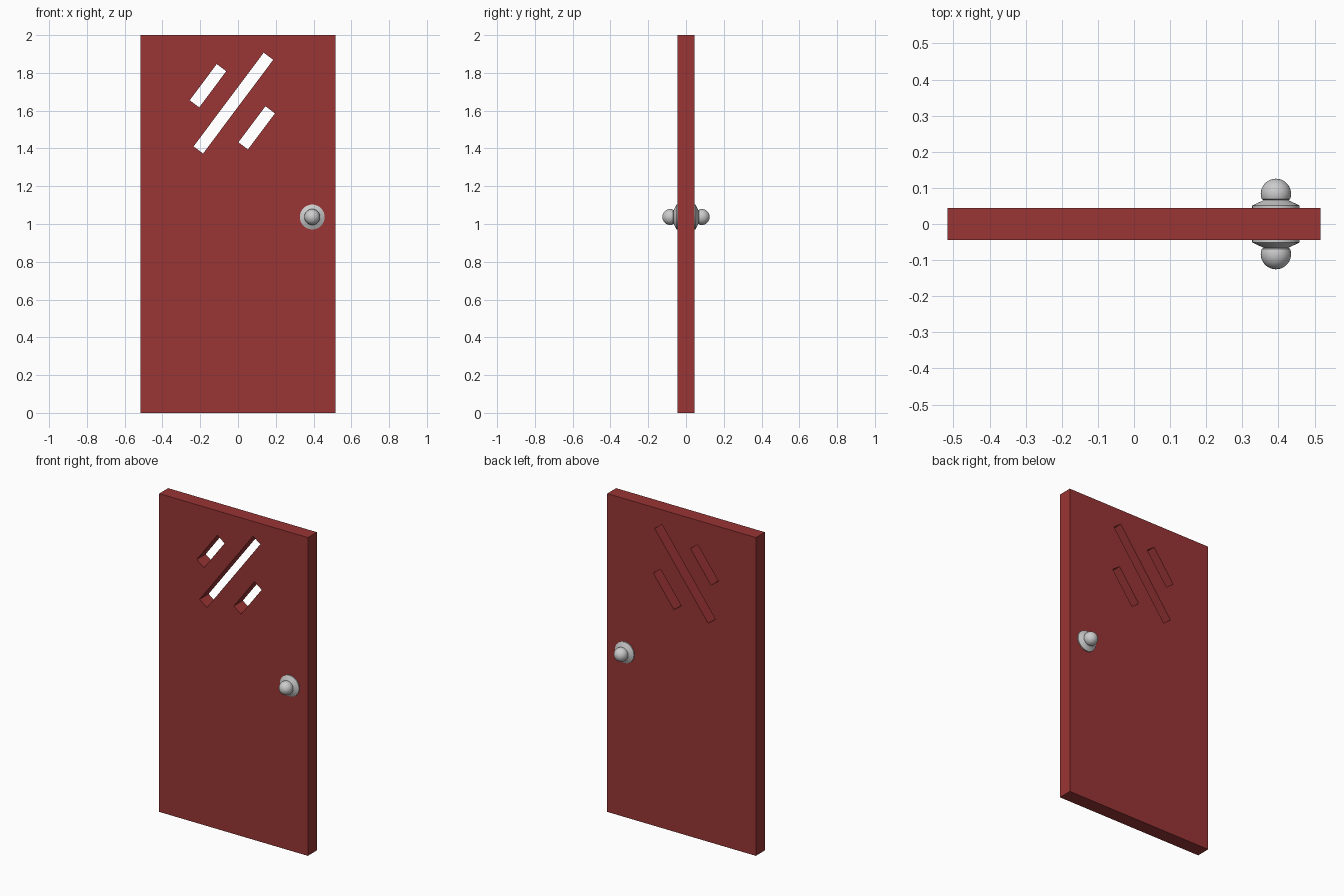
import bpy, bmesh
from math import radians, sin, cos, tau
from mathutils import Vector, Matrix

if "Cube" in bpy.data.objects:
    bpy.data.objects.remove(bpy.data.objects["Cube"])

HALF_T = 0.0445

red = bpy.data.materials.new("red_paint")
red.diffuse_color = (0.32, 0.035, 0.035, 1)
red.use_nodes = True
red.node_tree.nodes["Principled BSDF"].inputs["Base Color"].default_value = red.diffuse_color


def box(name, size, loc, angle=0):
    """Box turned about the y axis, so it leans within the door's plane."""
    bpy.ops.mesh.primitive_cube_add(size=1)
    ob = bpy.context.object
    ob.name = name
    ob.data.transform(Matrix.Translation(loc) @ Matrix.Rotation(radians(-angle), 4, 'Y')
                      @ Matrix.Diagonal((*size, 1)))
    return ob


# Door slab
door = box("door_panel", (1.033, HALF_T * 2, 2), (0, 0, 1))
door.data.materials.append(red)

# Three slanted window slots cut right through: centre x, centre z, length
for i, (x, z, length) in enumerate([(-0.159, 1.732, 0.239),
                                    (-0.0245, 1.64, 0.62),
                                    (0.099, 1.509, 0.239)]):
    cutter = box(f"slot_cutter_{i}", (length, 0.4, 0.063), (x, 0, z), 53.2)
    cutter.hide_render = True
    mod = door.modifiers.new("slot", 'BOOLEAN')
    mod.operation = 'DIFFERENCE'
    mod.solver = 'EXACT'
    mod.object = cutter
    bpy.context.view_layer.objects.active = door
    bpy.ops.object.modifier_apply(modifier=mod.name)
    bpy.data.objects.remove(cutter)

# Knob profile (radius, distance from door centre): rose plate, neck, ball
R, BALL_Y = 0.042, 0.0835
profile = [(0, HALF_T - 0.002), (0.066, HALF_T - 0.002), (0.066, 0.051), (0.034, 0.066)]
profile += [(R * cos(radians(a)), BALL_Y + R * sin(radians(a))) for a in range(-20, 90, 10)]
profile += [(0, BALL_Y + R)]


def knob(name, side):
    bm = bmesh.new()
    verts = [bm.verts.new((r, side * y, 0)) for r, y in profile]
    edges = [bm.edges.new(pair) for pair in zip(verts, verts[1:])]
    bmesh.ops.spin(bm, geom=verts + edges, cent=(0, 0, 0), axis=(0, 1, 0),
                   angle=tau, steps=32)
    bmesh.ops.remove_doubles(bm, verts=bm.verts, dist=1e-5)
    bmesh.ops.recalc_face_normals(bm, faces=bm.faces)
    me = bpy.data.meshes.new(name)
    bm.to_mesh(me)
    bm.free()
    ob = bpy.data.objects.new(name, me)
    bpy.context.collection.objects.link(ob)
    ob.location = Vector((0.393, 0, 1.037))
    bpy.ops.object.select_all(action='DESELECT')
    ob.select_set(True)
    bpy.context.view_layer.objects.active = ob
    bpy.ops.object.shade_smooth_by_angle(angle=radians(30))


# A knob on each face of the door
knob("front_knob", -1)
knob("back_knob", 1)
